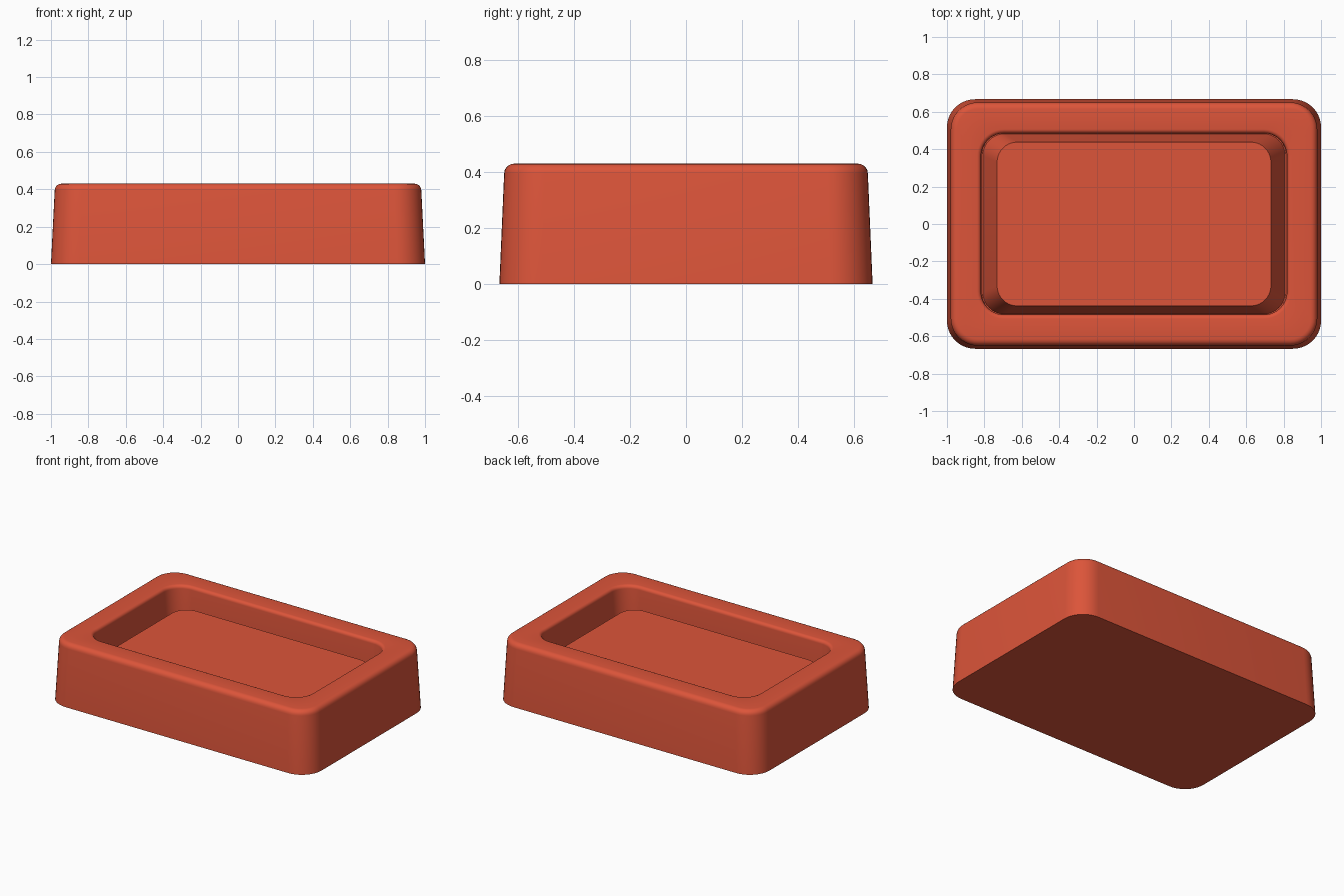
import bpy, bmesh
from math import sin, cos, pi, radians

cube = bpy.data.objects.get("Cube")
if cube:
    bpy.data.objects.remove(cube, do_unlink=True)

# Single body colour
clay = bpy.data.materials.new("terracotta_red")
clay.use_nodes = True
colour = (0.72, 0.09, 0.042, 1)
clay.diffuse_color = colour
bsdf = next(n for n in clay.node_tree.nodes if n.type == "BSDF_PRINCIPLED")
bsdf.inputs["Base Color"].default_value = colour

CORNER_STEPS = 10
FILLET_STEPS = 5


def rounded_ring(bm, hx, hy, r, z):
    """Counter-clockwise rounded rectangle of vertices."""
    ring = []
    for q, (sx, sy) in enumerate([(1, 1), (-1, 1), (-1, -1), (1, -1)]):
        for i in range(CORNER_STEPS + 1):
            a = (q + i / CORNER_STEPS) * pi / 2
            ring.append(bm.verts.new((sx * (hx - r) + r * cos(a),
                                      sy * (hy - r) + r * sin(a), z)))
    return ring


def loft(name, sections):
    """Skin a stack of rounded rectangles and cap both ends."""
    bm = bmesh.new()
    rings = [rounded_ring(bm, *s) for s in sections]
    n = len(rings[0])
    for low, high in zip(rings, rings[1:]):
        for i in range(n):
            j = (i + 1) % n
            bm.faces.new((low[i], low[j], high[j], high[i]))
    bm.faces.new(list(reversed(rings[0])))
    bm.faces.new(rings[-1])
    bmesh.ops.recalc_face_normals(bm, faces=bm.faces[:])
    mesh = bpy.data.meshes.new(name)
    bm.to_mesh(mesh)
    bm.free()
    mesh.materials.append(clay)
    obj = bpy.data.objects.new(name, mesh)
    bpy.context.collection.objects.link(obj)
    bpy.ops.object.select_all(action="DESELECT")
    obj.select_set(True)
    bpy.context.view_layer.objects.active = obj
    bpy.ops.object.shade_smooth_by_angle(angle=radians(30))
    return obj


TOP = 0.43
sections = [(1.0, 0.667, 0.15, 0)]             # sharp base edge

# Tapered outer wall ending in a rounded top edge
f = 0.035
for k in range(FILLET_STEPS + 1):
    a = k / FILLET_STEPS * pi / 2
    d = f * (1 - cos(a))
    sections.append((0.98 - d, 0.65 - d, 0.145 - d, TOP - f + f * sin(a)))

# Softened rim of the opening
f = 0.022
for k in range(FILLET_STEPS + 1):
    a = k / FILLET_STEPS * pi / 2
    d = f * sin(a)
    sections.append((0.84 - d, 0.507 - d, 0.145 - d, TOP - f + f * cos(a)))

# Steep inner wall, narrow channel, then the raised tapered floor
sections += [(0.812, 0.486, 0.118, 0.09),
             (0.808, 0.482, 0.116, 0.09),
             (0.732, 0.438, 0.108, 0.30)]

loft("tray_body", sections)
